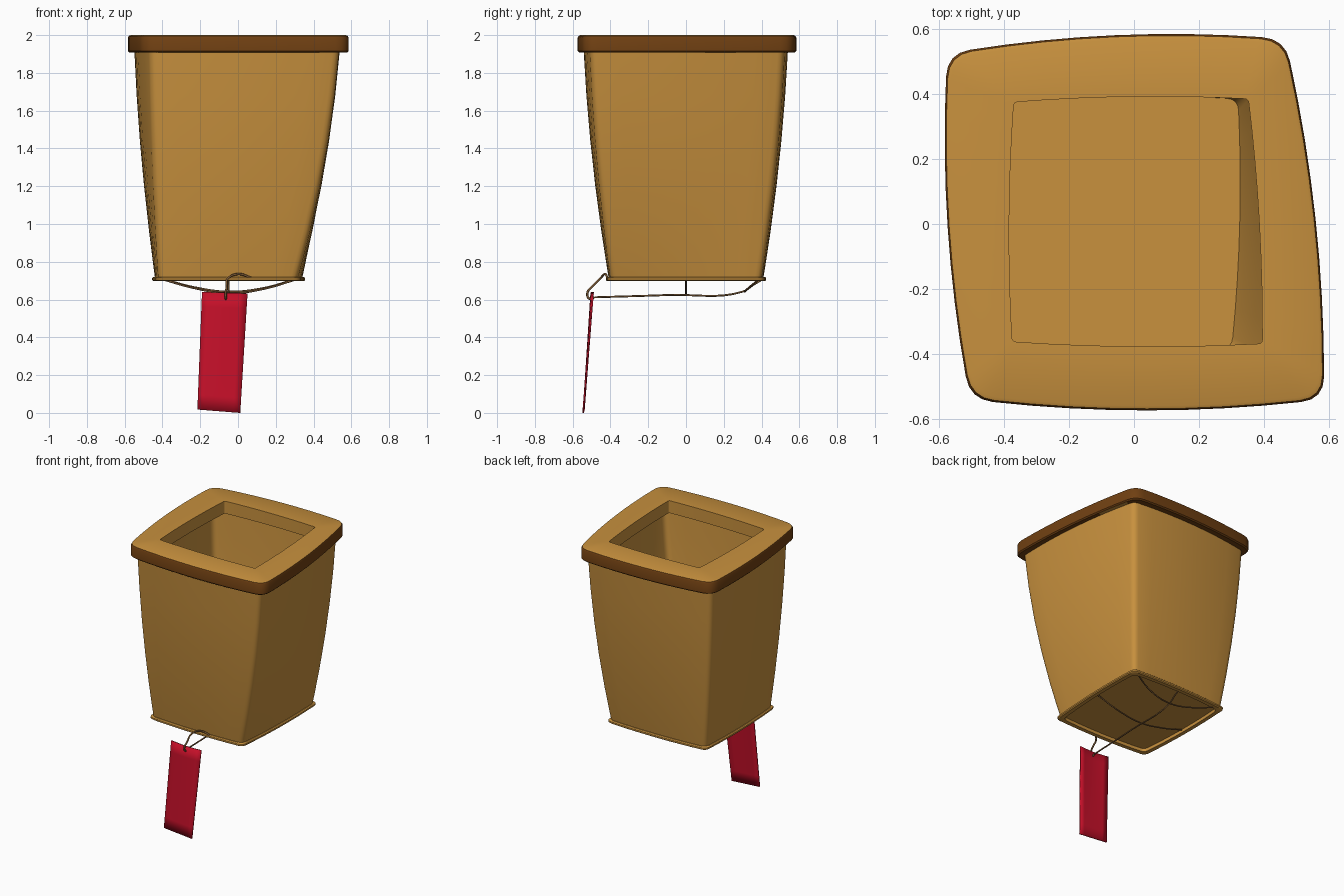
import bpy, bmesh, math
from mathutils import Vector

if "Cube" in bpy.data.objects:
    bpy.data.objects.remove(bpy.data.objects["Cube"])


def mat(name, rgb):
    m = bpy.data.materials.new(name)
    m.diffuse_color = (*rgb, 1)
    m.use_nodes = True
    m.node_tree.nodes["Principled BSDF"].inputs["Base Color"].default_value = m.diffuse_color
    return m


TAN = mat("tan", (0.578, 0.283, 0.048))
BROWN = mat("brown", (0.162, 0.051, 0.006))
RED = mat("red", (0.56, 0.005, 0.022))
CORD = mat("cord", (0.20, 0.10, 0.035))

# Corner order: front left, front right, back right, back left
BASE = [(-0.42, -0.39), (0.315, -0.40), (0.335, 0.40), (-0.43, 0.39)]
TOP = [(-0.465, -0.505), (0.535, -0.505), (0.435, 0.52), (-0.54, 0.48)]
RIM = [(-0.505, -0.54), (0.585, -0.54), (0.465, 0.57), (-0.575, 0.525)]
HOLE = [(-0.375, -0.362), (0.395, -0.368), (0.352, 0.385), (-0.37, 0.375)]


def ring(corners, z, bulge, r, inset=0.0, n=8):
    """Rounded four-sided outline with bowed sides."""
    c = [Vector((x, y)) for x, y in corners]
    mid = sum(c, Vector((0, 0))) / 4
    c = [p + (mid - p).normalized() * inset * 1.41 for p in c]

    def side(i, t):
        a, b = c[i % 4], c[(i + 1) % 4]
        d = b - a
        out = Vector((d.y, -d.x)).normalized()
        return a + d * t + out * bulge * 4 * t * (1 - t)

    pts = []
    for i in range(4):
        t0 = r / (c[(i + 1) % 4] - c[i]).length
        pts += [side(i, t0 + (1 - 2 * t0) * k / n) for k in range(n + 1)]
        t1 = r / (c[(i + 2) % 4] - c[(i + 1) % 4]).length
        p, q, e = side(i, 1 - t0), side(i + 1, t1), c[(i + 1) % 4]
        pts += [p * (1 - s) ** 2 + e * 2 * s * (1 - s) + q * s * s
                for s in (0.25, 0.5, 0.75)]
    return [(p.x, p.y, z) for p in pts]


def loft(name, rings, mats, closed=False, caps=False, rule=None):
    bm = bmesh.new()
    rows = [[bm.verts.new(p) for p in r] for r in rings]
    n = len(rows[0])
    pairs = list(zip(rows, rows[1:]))
    if closed:
        pairs.append((rows[-1], rows[0]))
    for a, b in pairs:
        for i in range(n):
            j = (i + 1) % n
            bm.faces.new((a[i], a[j], b[j], b[i]))
    if caps:
        bm.faces.new(rows[0][::-1])
        bm.faces.new(rows[-1])
    bmesh.ops.recalc_face_normals(bm, faces=bm.faces)
    if rule:
        for f in bm.faces:
            f.material_index = rule(f)
    return finish(name, bm, mats)


def finish(name, bm, mats):
    me = bpy.data.meshes.new(name)
    bm.to_mesh(me)
    bm.free()
    for m in mats:
        me.materials.append(m)
    ob = bpy.data.objects.new(name, me)
    bpy.context.collection.objects.link(ob)
    bpy.context.view_layer.objects.active = ob
    ob.select_set(True)
    bpy.ops.object.shade_smooth_by_angle(angle=math.radians(35))
    ob.select_set(False)
    return ob


def wall_ring(t, inset=0.0):
    u = t + 0.55 * t * (1 - t)
    cs = [(a[0] + (b[0] - a[0]) * u, a[1] + (b[1] - a[1]) * u) for a, b in zip(BASE, TOP)]
    return ring(cs, 0.72 + 1.2 * t, 0.015 + 0.022 * u, 0.035, inset)


# Tapered bucket: underside, outer wall, inner wall, inner floor
steps = [0, 0.06, 0.2, 0.4, 0.6, 0.8, 1]
loft("bucket_wall", [wall_ring(t) for t in steps]
     + [wall_ring(t, 0.015) for t in reversed(steps[1:])]
     + [ring(BASE, 0.735, 0.015, 0.035, 0.015)], [TAN], caps=True)

# Thin lip around the bottom edge
loft("bottom_lip", [ring(BASE, z, 0.016, 0.035, i) for z, i in
     ((0.697, -0.006), (0.703, -0.013), (0.714, -0.013), (0.72, -0.006),
      (0.72, 0.022), (0.697, 0.022))], [TAN], closed=True)

# Broad rim with a dark outer band and a square opening
loft("rim", [ring(RIM, z, 0.034, 0.07, i) for z, i in
     ((1.908, 0.008), (1.916, 0), (1.985, 0), (1.996, 0.005), (2.0, 0.014))]
     + [ring(HOLE, z, 0.012, 0.012) for z in (2.0, 1.91)],
     [TAN, BROWN], closed=True,
     rule=lambda f: int(f.normal.z < 0.6 and max(abs(f.calc_center_median().x),
                                                 abs(f.calc_center_median().y)) > 0.44))

# Hanging tag: slightly bowed, tilted sheet
bm = bmesh.new()
A, B = Vector((-0.19, -0.492, 0.64)), Vector((0.05, -0.492, 0.632))
C, D = Vector((0.012, -0.545, 0.0)), Vector((-0.215, -0.54, 0.018))
NX, NZ = 6, 8
grid = []
for k in range(NZ + 1):
    v = k / NZ
    row = []
    for i in range(NX + 1):
        u = i / NX
        p = A.lerp(B, u).lerp(D.lerp(C, u), v)
        p.y -= 0.010 * 4 * u * (1 - u) * (1 - v)
        row.append(bm.verts.new(p))
    grid.append(row)
for k in range(NZ):
    for i in range(NX):
        bm.faces.new((grid[k][i], grid[k + 1][i], grid[k + 1][i + 1], grid[k][i + 1]))
tag = finish("tag", bm, [RED])
sol = tag.modifiers.new("thickness", 'SOLIDIFY')
sol.thickness = 0.008
sol.offset = 0


def cord(name, pts, r=0.005):
    cu = bpy.data.curves.new(name, 'CURVE')
    cu.dimensions = '3D'
    cu.bevel_depth = r
    cu.bevel_resolution = 2
    cu.resolution_u = 8
    cu.use_fill_caps = True
    s = cu.splines.new('BEZIER')
    s.bezier_points.add(len(pts) - 1)
    for b, p in zip(s.bezier_points, pts):
        b.co = p
        b.handle_left_type = b.handle_right_type = 'AUTO'
    cu.materials.append(CORD)
    bpy.context.collection.objects.link(bpy.data.objects.new(name, cu))


# Cords slung beneath the bucket
cord("middle_cord", [(-0.41, 0, 0.71), (-0.23, 0, 0.66), (-0.05, 0, 0.633),
                     (0.13, 0, 0.655), (0.32, 0, 0.71)])
cord("back_cord", [(-0.40, 0.39, 0.71), (-0.23, 0.335, 0.665), (-0.05, 0.31, 0.642),
                   (0.13, 0.33, 0.66), (0.31, 0.39, 0.71)])
cord("long_cord", [(-0.065, -0.485, 0.612), (-0.06, -0.1, 0.624), (-0.05, 0.30, 0.642),
                   (-0.05, 0.36, 0.68), (-0.05, 0.41, 0.71)])
# Loop through the tag and up over the front edge
cord("tag_loop", [(-0.065, -0.485, 0.612), (-0.065, -0.512, 0.605), (-0.065, -0.522, 0.635),
                  (-0.06, -0.50, 0.665), (-0.055, -0.455, 0.71), (0.0, -0.43, 0.735),
                  (0.07, -0.415, 0.715)], 0.006)
